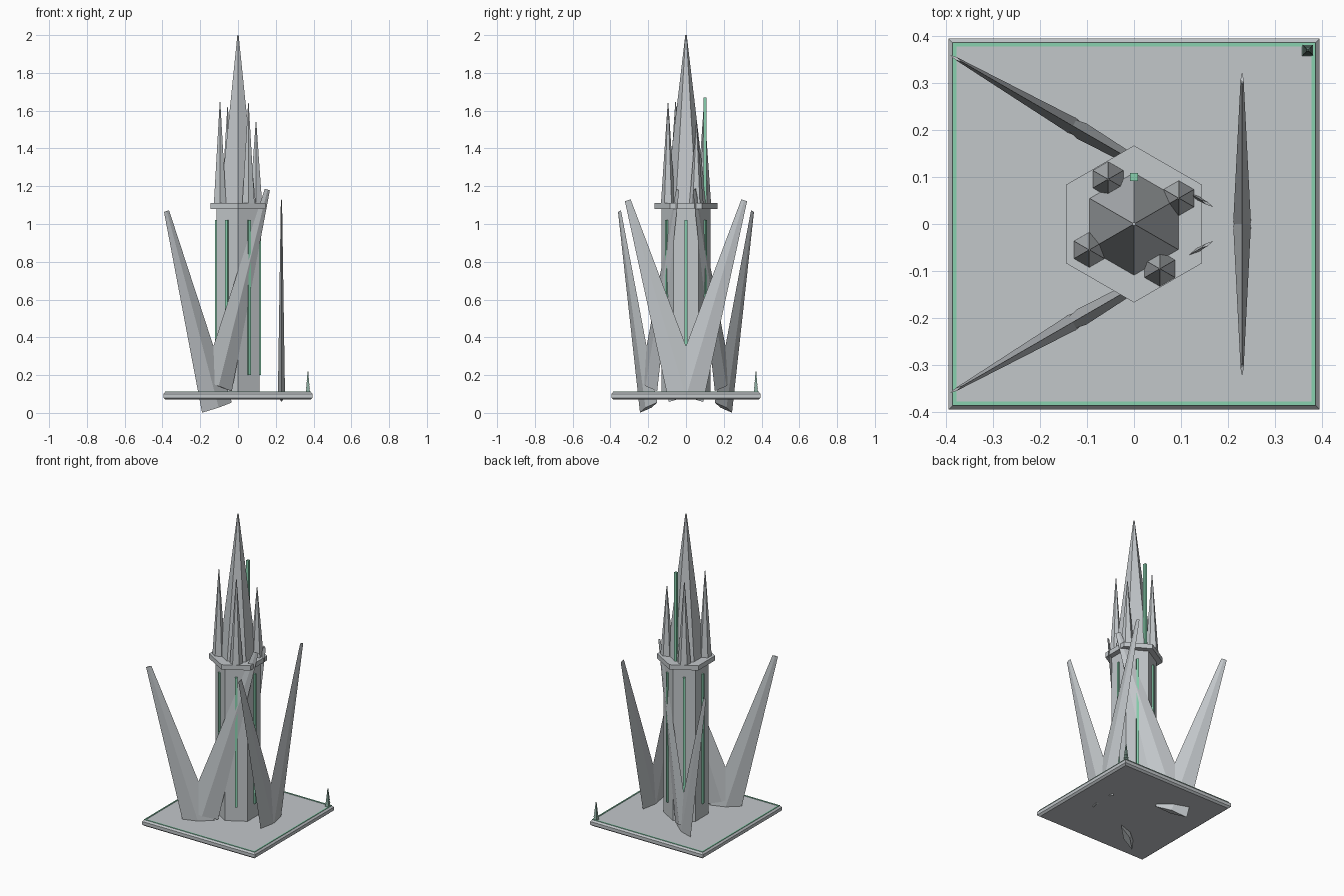
import bpy, bmesh, math
from mathutils import Matrix, Vector

if "Cube" in bpy.data.objects:
    bpy.data.objects.remove(bpy.data.objects["Cube"])


def material(name, rgb):
    m = bpy.data.materials.new(name)
    m.diffuse_color = (*rgb, 1)
    m.use_nodes = True
    m.node_tree.nodes["Principled BSDF"].inputs["Base Color"].default_value = m.diffuse_color
    return m


GREY = material("pale grey", (0.54, 0.57, 0.59))
GREEN = material("mint green", (0.25, 0.64, 0.43))
DARK = material("grey green", (0.24, 0.38, 0.32))


def finish(name, bm, mat):
    bmesh.ops.recalc_face_normals(bm, faces=bm.faces)
    me = bpy.data.meshes.new(name)
    bm.to_mesh(me)
    bm.free()
    me.materials.append(mat)
    ob = bpy.data.objects.new(name, me)
    bpy.context.collection.objects.link(ob)
    return ob


def add_loft(bm, n, rings, rot=0.0, scale=(1, 1), mtx=Matrix()):
    """Closed n-sided solid through (radius, z) rings."""
    loops = []
    for r, z in rings:
        loop = []
        for i in range(n):
            a = rot + 2 * math.pi * i / n
            p = Vector((r * math.cos(a) * scale[0], r * math.sin(a) * scale[1], z))
            loop.append(bm.verts.new(mtx @ p))
        loops.append(loop)
    for a, b in zip(loops, loops[1:]):
        for i in range(n):
            j = (i + 1) % n
            bm.faces.new((a[i], a[j], b[j], b[i]))
    bm.faces.new(loops[0][::-1])
    bm.faces.new(loops[-1])


def loft(name, mat, n, rings, **kw):
    bm = bmesh.new()
    add_loft(bm, n, rings, **kw)
    return finish(name, bm, mat)


def add_box(bm, centre, size, angle=0.0):
    m = (Matrix.Rotation(angle, 4, 'Z') @ Matrix.Translation(centre)
         @ Matrix.Diagonal((*size, 1)))
    bmesh.ops.create_cube(bm, size=1, matrix=m)


RAD = math.radians
HEX = RAD(90)       # hexagon corners point along y
SQ = math.sqrt(2)

# base plate with chamfered rims
loft("base_plate", GREY, 4,
     [(0.383 * SQ, 0.07), (0.395 * SQ, 0.08), (0.395 * SQ, 0.10), (0.386 * SQ, 0.11)],
     rot=RAD(45))

# green border on the plate
bm = bmesh.new()
for k in range(4):
    add_box(bm, (0.382, 0, 0.110), (0.008, 0.772, 0.006), k * math.pi / 2)
finish("plate_border", bm, GREEN)

# hexagonal tower, collar and main spire
loft("tower", GREY, 6, [(0.13, 0.08), (0.13, 1.085)], rot=HEX)
loft("collar", GREY, 6, [(0.167, 1.08), (0.167, 1.11)], rot=HEX)
loft("main_spire", GREY, 6, [(0.11, 1.10), (0.004, 2.0)], rot=HEX)

# four smaller spires around the main one
for angle, top in ((30, 1.54), (120, 1.62), (210, 1.645), (300, 1.64)):
    pos = (0.11 * math.cos(RAD(angle)), 0.11 * math.sin(RAD(angle)), 0)
    loft("side_spire", GREY, 6, [(0.038, 1.10), (0.002, top)], rot=HEX,
         mtx=Matrix.Translation(pos))

# light strips down the middle of each tower face
bm = bmesh.new()
for k in range(6):
    add_box(bm, (0.116, 0, 0.61), (0.014, 0.014, 0.82), k * math.pi / 3)
finish("light_strips", bm, GREEN)

# antenna behind the main spire
bm = bmesh.new()
add_box(bm, (0, 0.1, 1.385), (0.016, 0.016, 0.57))
finish("antenna", bm, GREEN)

# V-shaped pairs of tapered buttress blades: (position, turn, height offset)
LEAN = RAD(16.5)
for x, y, turn, dz in ((0.23, 0, 0, 0), (-0.115, 0.2, 60, 0.057), (-0.115, -0.2, 120, 0.057)):
    for side in (1, -1):
        mtx = (Matrix.Translation((x, y, 0.085)) @ Matrix.Rotation(RAD(turn), 4, 'Z')
               @ Matrix.Translation((0, -0.004 if dz else 0, -side * dz))
               @ Matrix.Rotation(-side * LEAN, 4, 'X'))
        loft("buttress_blade", GREY, 4, [(0.095, 0), (0.016, 1.085)],
             scale=(0.2, 1), mtx=mtx)

# tiny tiered tree in the corner
bm = bmesh.new()
for k in range(5):
    r, z = 0.0125 * SQ * (1 - 0.16 * k), 0.108 + 0.02 * k
    add_loft(bm, 4, [(r, z), (r * 0.4, z + 0.032)], rot=RAD(45),
             mtx=Matrix.Translation((0.37, 0.37, 0)))
finish("corner_tree", bm, DARK)
